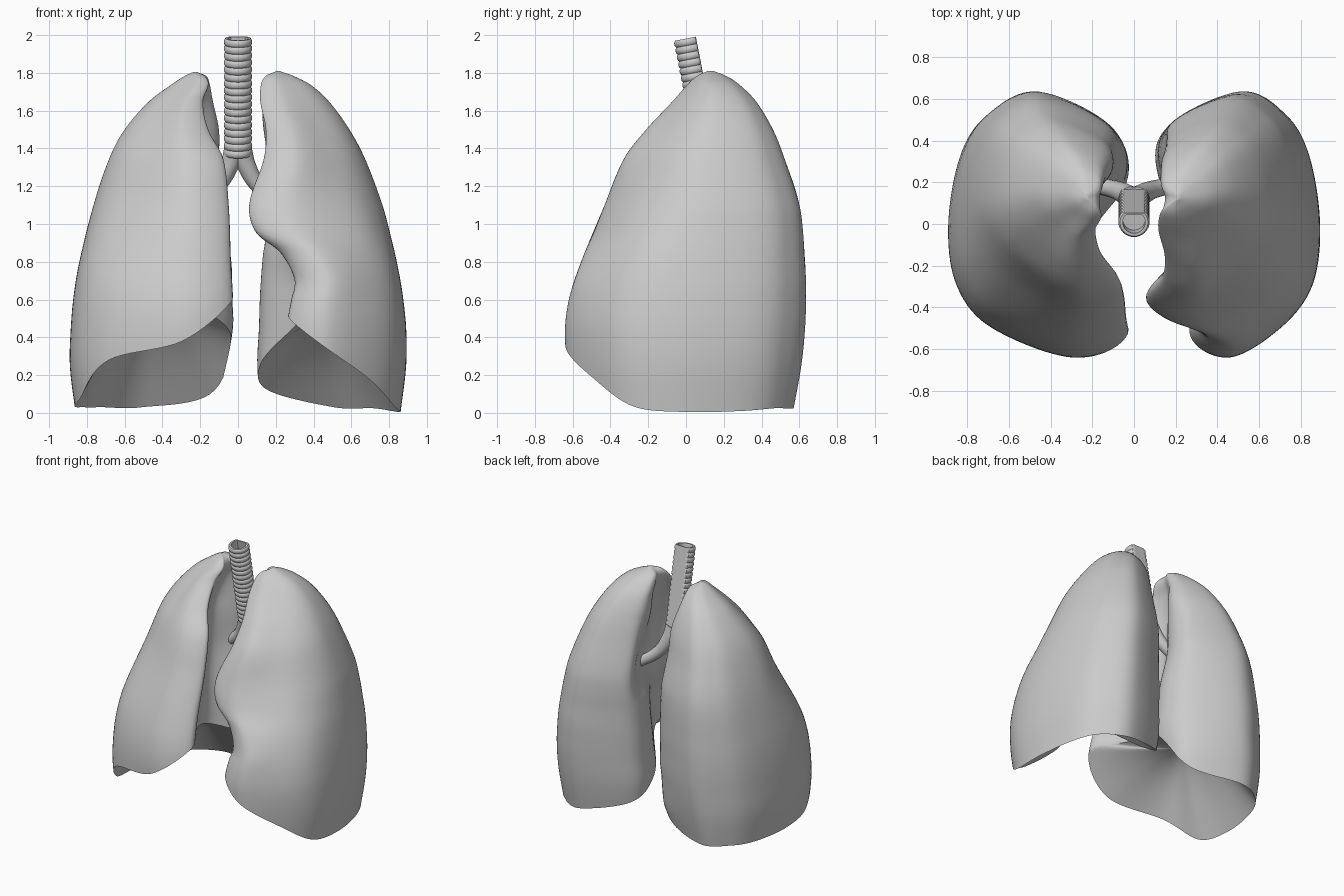
import bpy, bmesh, math
from mathutils import Vector

if "Cube" in bpy.data.objects:
    bpy.data.objects.remove(bpy.data.objects["Cube"])

# Level rows: z, lateral x, front y, back y, medial x at front border / middle / back
RIGHT = [
    (0.00, .86, -.59, .565, .10, .25, .15), (0.25, .89, -.63, .61, .04, .20, .07),
    (0.45, .885, -.64, .63, .025, .20, .03), (0.62, .87, -.615, .635, .03, .21, .035),
    (0.80, .84, -.555, .63, .04, .22, .04),
    (1.10, .765, -.43, .60, .05, .25, .09), (1.35, .68, -.325, .52, .08, .25, .11),
    (1.50, .60, -.21, .46, .16, .24, .11), (1.65, .47, -.07, .37, .19, .20, .135),
    (1.74, .35, .01, .28, .16, .165, .15), (1.785, .28, .06, .21, .18, .18, .17),
    (1.805, .235, .115, .145, .22, .22, .22)]
LEFT = [
    (0.00, .86, -.59, .565, .26, .28, .14), (0.25, .89, -.63, .61, .26, .28, .12),
    (0.45, .89, -.64, .63, .265, .31, .13), (0.60, .875, -.62, .635, .29, .33, .135),
    (0.70, .86, -.59, .635, .31, .33, .14),
    (0.85, .83, -.535, .625, .23, .29, .155), (0.95, .805, -.49, .62, .10, .27, .19),
    (1.10, .765, -.43, .60, .06, .26, .22), (1.35, .67, -.325, .52, .14, .25, .18),
    (1.50, .59, -.21, .46, .15, .22, .14), (1.65, .48, -.07, .37, .12, .18, .13),
    (1.74, .38, .01, .28, .125, .15, .13), (1.785, .29, .06, .21, .15, .16, .15),
    (1.81, .22, .115, .145, .205, .205, .205)]
# Height of the lower rim at the 12 section points
RIGHT_RIM = [.60, .38, .28, .08, .035, .03, .03, .03, .10, .40, .57, .62]
LEFT_RIM = [.50, .35, .18, .035, .005, .01, .025, .03, .12, .26, .47, .51]


def level(rows, z):
    """Smooth interpolation of the level table at height z."""
    z = min(max(z, rows[0][0]), rows[-1][0])
    i = 0
    while i < len(rows) - 2 and z > rows[i + 1][0]:
        i += 1
    a, b = rows[i], rows[i + 1]
    p, n = rows[max(i - 1, 0)], rows[min(i + 2, len(rows) - 1)]
    h = b[0] - a[0]
    t = (z - a[0]) / h
    out = []
    for k in range(1, 7):
        ma = (b[k] - p[k]) / (b[0] - p[0]) * h
        mb = (n[k] - a[k]) / (n[0] - a[0]) * h
        out.append((2*t**3 - 3*t*t + 1) * a[k] + (t**3 - 2*t*t + t) * ma
                   + (3*t*t - 2*t**3) * b[k] + (t**3 - t*t) * mb)
    return out


def catmull(p, u):
    """Closed Catmull-Rom through the values p at parameter u."""
    n, i = len(p), int(u)
    t = u - i
    a, b, c, d = (p[(i + k) % n] for k in (-1, 0, 1, 2))
    return b + (c - a) * (.5*t) + (a*2 - b*5 + c*4 - d) * (.5*t*t) + (b*3 - a - c*3 + d) * (.5*t**3)


def section(rows, z):
    lat, f, b, a, m, p = level(rows, z)
    q = min(p, .14) if z < 1.6 else p
    w, v = lat - a, lat - q
    corner = max(q + min(.03, .1*v), min(.12, q + .1*v))
    k = min(max((z - .7) / .6, 0), 1)          # rounder sections higher up
    k = k * k * (3 - 2 * k)
    y = lambda s: f + s * (b - f)
    return [Vector(s) for s in (
        (a, y(.075)), (a + .31*w, y(0)), (lat - (.25 + .09*k)*v, y(.11 + .03*k)),
        (lat - (.05 + .05*k)*v, y(.27 + .03*k)), (lat, y(.5)), (lat - .065*v, y(.76)),
        (lat - .21*v, y(.915)), (lat - .49*v, y(1)),
        (corner, y(.87)), (p, y(.68)), (m, y(.45)), (.65*m + .35*a, y(.24)))]


def make_object(name, bm, angle):
    bmesh.ops.recalc_face_normals(bm, faces=bm.faces)
    me = bpy.data.meshes.new(name)
    bm.to_mesh(me)
    bm.free()
    ob = bpy.data.objects.new(name, me)
    bpy.context.collection.objects.link(ob)
    bpy.ops.object.select_all(action='DESELECT')
    ob.select_set(True)
    bpy.context.view_layer.objects.active = ob
    bpy.ops.object.shade_smooth_by_angle(angle=math.radians(angle))
    return ob


def skin(bm, rings):
    """Bridge consecutive closed rings of points, returning their vertices."""
    vs = [[bm.verts.new(q) for q in r] for r in rings]
    n = len(vs[0])
    for r, s in zip(vs, vs[1:]):
        for j in range(n):
            bm.faces.new((r[j], r[(j + 1) % n], s[(j + 1) % n], s[j]))
    return vs


def lung(name, rows, rim, side, dome):
    n, steps, base = 108, 60, 16
    top = rows[-1][0]
    us = [12 * j / n for j in range(n)]
    rim_z = [max(0, catmull(rim, u)) for u in us]
    # outer wall from the apex down to the rim
    walls = []
    for i in range(steps + 1):
        v = (i / steps) ** 1.7
        ring = []
        for u, rz in zip(us, rim_z):
            z = top + (rz - top) * v
            q = catmull(section(rows, z), u)
            ring.append(Vector((side * q.x, q.y, z)))
        walls.append(ring)
    # hollow diaphragm surface from the rim to the dome top
    edge = walls[-1]
    mid = sum(edge, Vector()) / n
    for i in range(1, base):
        t = i / base
        s = math.sin(t * math.pi / 2)
        walls.append([Vector((q.x + (mid.x - q.x) * t, q.y + (mid.y - q.y) * t,
                              q.z + (dome - q.z) * s)) for q in edge])
    bm = bmesh.new()
    vs = skin(bm, walls)
    bm.faces.new(vs[0])
    bm.faces.new(vs[-1])
    return make_object(name, bm, 60)


lung("right_lung", RIGHT, RIGHT_RIM, -1, .56)
lung("left_lung", LEFT, LEFT_RIM, 1, .50)

# Windpipe: ribbed in front, flat and smooth at the back, open at the top
rings, n, rib = [], 32, 17
lower, upper = Vector((0, .13, 1.36)), Vector((0, .008, 1.983))
axis = (upper - lower).normalized()
back = axis.cross(Vector((1, 0, 0)))
for i in range(rib * 6 + 1):
    t = i / (rib * 6)
    bump = abs(math.sin(math.pi * rib * t)) ** .6
    ring = []
    for j in range(n):
        a = 2 * math.pi * j / n
        c, s = math.cos(a), math.sin(a)
        r = .067 + .008 * bump * (1 if s < .6 else 0)
        ring.append(lower.lerp(upper, t) + Vector((1, 0, 0)) * r * c + back * min(r * s, .045))
    rings.append(ring)
for depth in (0, .08):
    c = upper - axis * depth
    rings.append([c + (q - upper) * .8 for q in rings[rib * 6]])
bm = bmesh.new()
vs = skin(bm, rings)
bm.faces.new(vs[0])
bm.faces.new(vs[-1])
make_object("windpipe", bm, 40)


def tube(name, pts, radii):
    cu = bpy.data.curves.new(name, 'CURVE')
    cu.dimensions = '3D'
    cu.bevel_depth = 1
    cu.bevel_resolution = 6
    cu.use_fill_caps = True
    sp = cu.splines.new('BEZIER')
    sp.bezier_points.add(len(pts) - 1)
    for bp, co, r in zip(sp.bezier_points, pts, radii):
        bp.co, bp.radius = co, r
        bp.handle_left_type = bp.handle_right_type = 'AUTO'
    ob = bpy.data.objects.new(name, cu)
    bpy.context.collection.objects.link(ob)


# Main airway branches into each lung
for name, s in (("right_bronchus", -1), ("left_bronchus", 1)):
    tube(name, [(s*.018, .125, 1.40), (s*.045, .145, 1.31), (s*.11, .17, 1.20), (s*.28, .20, 1.07)],
         [.055, .05, .042, .036])
